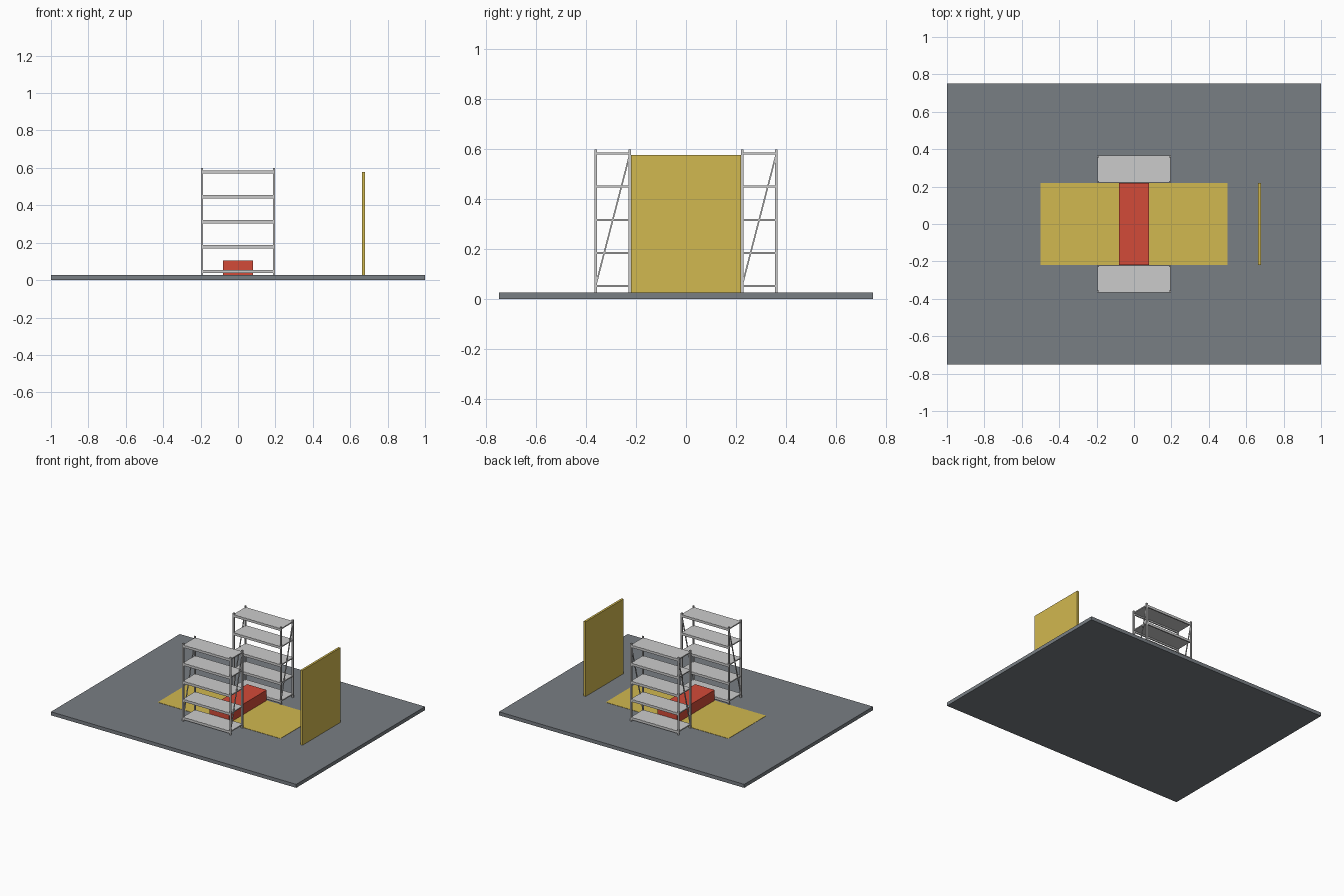
import bpy
from math import atan2, hypot

if "Cube" in bpy.data.objects:
    bpy.data.objects.remove(bpy.data.objects["Cube"])


def material(name, color):
    m = bpy.data.materials.new(name)
    m.diffuse_color = color
    m.use_nodes = True
    m.node_tree.nodes["Principled BSDF"].inputs["Base Color"].default_value = m.diffuse_color
    return m


FLOOR_GREY = material("floor_grey", (0.19, 0.21, 0.23, 1))
YELLOW = material("yellow", (0.64, 0.48, 0.08, 1))
RED = material("red", (0.65, 0.07, 0.04, 1))


def box(name, x, y, z, mat=None):
    """Box from (min, max) ranges on each axis."""
    lo, hi = zip(x, y, z)
    bpy.ops.mesh.primitive_cube_add(size=1, location=[(a + b) / 2 for a, b in zip(lo, hi)])
    o = bpy.context.object
    o.name = name
    o.scale = [b - a for a, b in zip(lo, hi)]
    if mat:
        o.data.materials.append(mat)
    return o


# Floor slab and marked aisle
F = 0.026
box("floor_slab", (-1, 1), (-0.75, 0.75), (0, F), FLOOR_GREY)
box("aisle_marking", (-0.5, 0.5), (-0.22, 0.22), (F, F + 0.002), YELLOW)

# Red block in the aisle and upright panel
box("red_block", (-0.08, 0.08), (-0.22, 0.22), (F, 0.105), RED)
box("upright_panel", (0.664, 0.68), (-0.22, 0.22), (F, 0.577), YELLOW)

# Shelving racks
W, D, P, TOP = 0.198, 0.147, 0.011, 0.599   # half width, depth, post size, top
LEVELS = [0.055 + 0.133 * i for i in range(5)]


def rack(name, y0):
    y1 = y0 + D
    for side, s in (("left", -1), ("right", 1)):
        xs = sorted((s * W, s * (W - P)))
        xc = s * (W - P / 2)
        # Corner posts
        box(f"{name}_{side}_front_post", xs, (y0, y0 + P), (F, TOP))
        box(f"{name}_{side}_back_post", xs, (y1 - P, y1), (F, TOP))
        # Diagonal brace
        dy, dz = D - P, LEVELS[-1] - LEVELS[0] - 0.008
        zc = (LEVELS[0] + LEVELS[-1]) / 2 - 0.004
        h = hypot(dy, dz) / 2
        yc = (y0 + y1) / 2
        b = box(f"{name}_{side}_brace", (xc - 0.003, xc + 0.003),
                (yc - 0.003, yc + 0.003), (zc - h, zc + h))
        b.rotation_euler.x = -atan2(dy, dz)
    for i, z in enumerate(LEVELS, 1):
        # Shelf deck with long beams along front and back
        box(f"{name}_shelf_{i}", (-W + 0.003, W - 0.003), (y0 + 0.002, y1 - 0.002), (z - 0.008, z))
        for edge, yb in (("front", y0 + 0.001), ("back", y1 - P + 0.001)):
            box(f"{name}_{edge}_beam_{i}", (-W + P, W - P), (yb, yb + P - 0.002),
                (z - 0.018, z - 0.0005))


rack("front_rack", -0.367)
rack("back_rack", 0.22)
